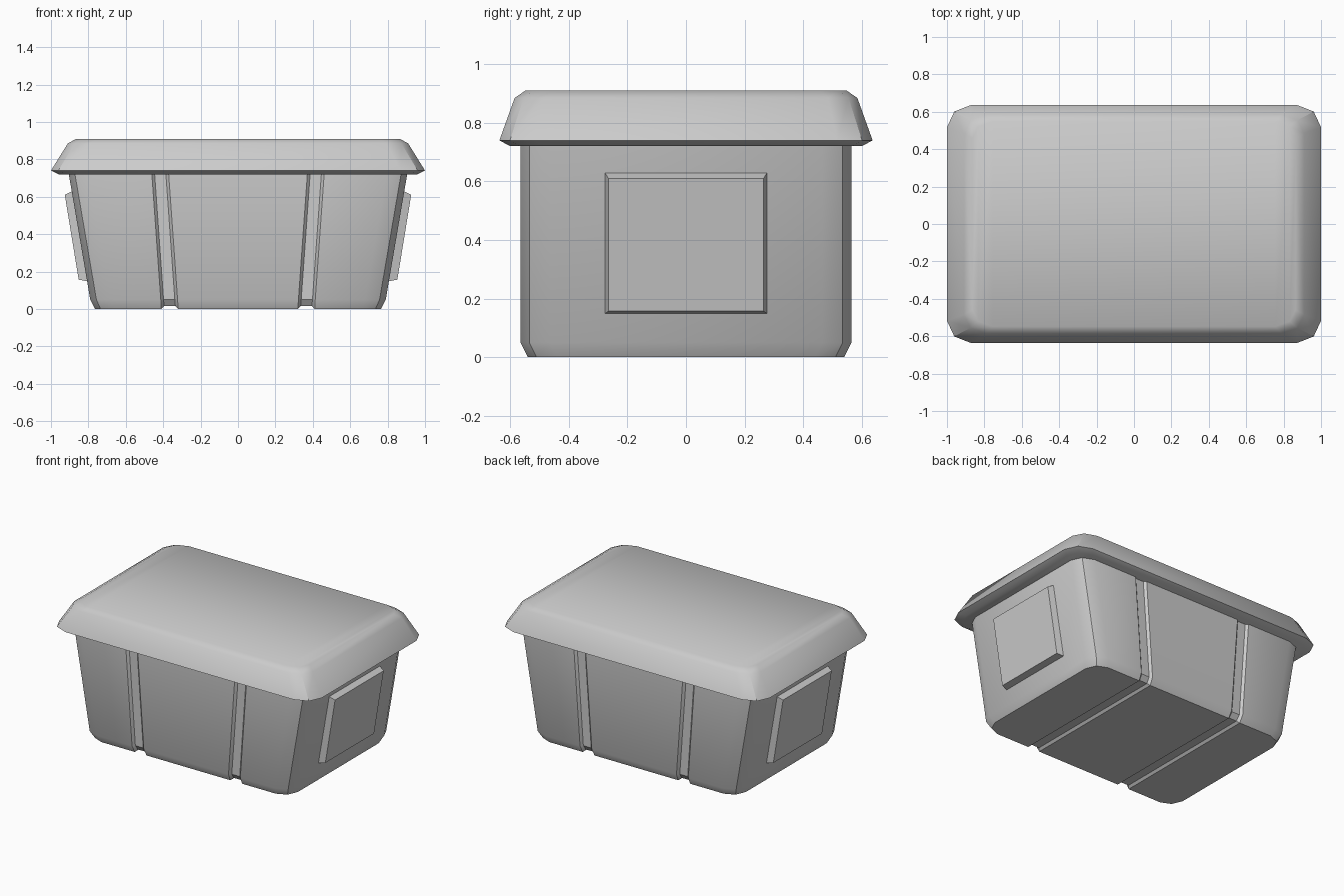
import bpy, bmesh
from math import radians

if "Cube" in bpy.data.objects:
    bpy.data.objects.remove(bpy.data.objects["Cube"])


def half_outline(hx, hy, cx, cy, groove=None, depth=0.015):
    """Front half of a rounded rectangle, left to right, optional grooves."""
    left = [(-hx, -hy + cy), (-hx + cx * 0.3, -hy + cy * 0.3), (-hx + cx, -hy)]
    mid = []
    if groove:
        a, b = groove
        g = [(b, 0), (b - 0.015, depth), (a + 0.015, depth), (a, 0)]
        mid = [(-x, -hy + d) for x, d in g]
        mid += [(-x, y) for x, y in reversed(mid)]
    right = [(-x, y) for x, y in reversed(left)]
    return left + mid + right


def loft(name, rings, angle=35):
    """Skin rings of (z list, front half outline), mirrored in y and capped in strips."""
    bm = bmesh.new()
    loops = []
    for zs, half in rings:
        pts = [(x, y, z) for (x, y), z in zip(half, zs)]
        pts += [(x, -y, z) for x, y, z in reversed(pts)]
        loops.append([bm.verts.new(p) for p in pts])
    n = len(loops[0])
    for lo, hi in zip(loops, loops[1:]):
        for i in range(n):
            j = (i + 1) % n
            bm.faces.new((lo[i], lo[j], hi[j], hi[i]))
    for cap in (loops[0], loops[-1]):
        for i in range(n // 2 - 1):
            bm.faces.new((cap[i], cap[i + 1], cap[n - 2 - i], cap[n - 1 - i]))
    bmesh.ops.recalc_face_normals(bm, faces=bm.faces)
    me = bpy.data.meshes.new(name)
    bm.to_mesh(me)
    bm.free()
    ob = bpy.data.objects.new(name, me)
    bpy.context.collection.objects.link(ob)
    bpy.ops.object.select_all(action='DESELECT')
    ob.select_set(True)
    bpy.context.view_layer.objects.active = ob
    bpy.ops.object.shade_smooth_by_angle(angle=radians(angle))
    return ob


# Tapered tub with two grooves running down the front, under and up the back
base = half_outline(0.765, 0.54, 0.10, 0.10, (0.32, 0.41))
base_z = [0.015 if i in (4, 5, 8, 9) else 0 for i in range(len(base))]
tub = [(base_z, base)]
for z, hx, hy, groove in [(0.05, 0.79, 0.565, (0.323, 0.413)),
                          (0.74, 0.908, 0.565, (0.372, 0.462))]:
    tub.append(([z] * 14, half_outline(hx, hy, 0.11, 0.10, groove)))
loft("tub", tub)

# Overhanging lid with sloped skirt
lid = [([z] * 6, half_outline(hx, hy, cx, cy)) for z, hx, hy, cx, cy in [
    (0.72, 0.96, 0.60, 0.12, 0.11),
    (0.74, 1.00, 0.637, 0.13, 0.12),
    (0.885, 0.91, 0.585, 0.12, 0.10),
    (0.91, 0.865, 0.548, 0.11, 0.09)]]
loft("lid", lid)


# Bevelled plates on the sloping ends
def end_plate(name, side):
    bm = bmesh.new()
    rows = [(0.28, (0.79, 0.145), (0.875, 0.635)),
            (0.265, (0.852, 0.157), (0.926, 0.61))]
    loops = []
    for w, (xb, zb), (xt, zt) in rows:
        pts = [(xb, -w, zb), (xb, w, zb), (xt, w, zt), (xt, -w, zt)]
        loops.append([bm.verts.new((side * x, y, z)) for x, y, z in pts])
    a, b = loops
    for i in range(4):
        j = (i + 1) % 4
        bm.faces.new((a[i], a[j], b[j], b[i]))
    bm.faces.new(a)
    bm.faces.new(b)
    bmesh.ops.recalc_face_normals(bm, faces=bm.faces)
    me = bpy.data.meshes.new(name)
    bm.to_mesh(me)
    bm.free()
    bpy.context.collection.objects.link(bpy.data.objects.new(name, me))


end_plate("end_plate_right", 1)
end_plate("end_plate_left", -1)
